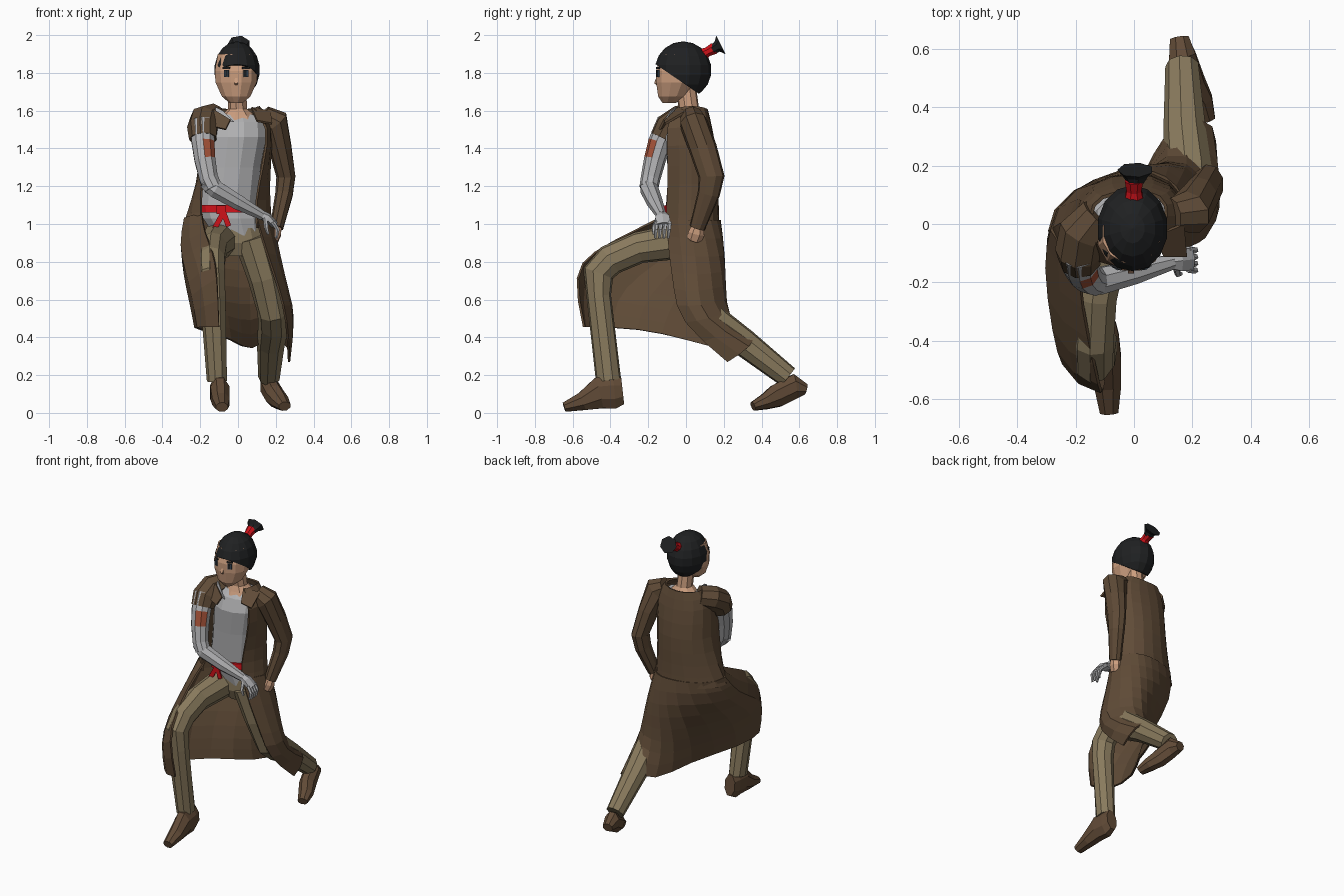
import bpy, bmesh, math
from mathutils import Vector, Matrix

def mat(name, c):
    m = bpy.data.materials.new(name)
    m.diffuse_color = (*c, 1)
    return m

SKIN = mat("skin", (0.60, 0.34, 0.21))
COAT = mat("coat_brown", (0.115, 0.07, 0.038))
BOOT = mat("boot_brown", (0.12, 0.07, 0.038))
GREY = mat("light_grey", (0.44, 0.44, 0.45))
KHAKI = mat("khaki", (0.25, 0.195, 0.11))
RED = mat("red", (0.62, 0.006, 0.01))
HAIR = mat("black", (0.014, 0.015, 0.016))
PATCH = mat("rust_patch", (0.38, 0.085, 0.04))
EYE = mat("eye_blue", (0.035, 0.06, 0.09))

def finish(name, bm, *mats):
    bmesh.ops.recalc_face_normals(bm, faces=bm.faces)
    me = bpy.data.meshes.new(name)
    bm.to_mesh(me)
    bm.free()
    for m in mats:
        me.materials.append(m)
    ob = bpy.data.objects.new(name, me)
    bpy.context.collection.objects.link(ob)
    return ob

def loft(name, pts, *mats, ref=(1, 0, 0), sides=9, flat=False, rule=None):
    """Tube through (x, y, z, r_ref, r_other) stations; flat keeps rings level."""
    bm = bmesh.new()
    ref = Vector(ref)
    P = [Vector(p[:3]) for p in pts]
    rings = []
    for i, p in enumerate(pts):
        t = Vector((0, 0, 0))
        if i > 0:
            t += (P[i] - P[i - 1]).normalized()
        if i < len(P) - 1:
            t += (P[i + 1] - P[i]).normalized()
        t = Vector((0, 0, 1)) if flat else t.normalized()
        u = (ref - t * ref.dot(t)).normalized()
        v = t.cross(u)
        ra, rb = p[3], p[-1]
        ring = []
        for k in range(sides):
            a = 2 * math.pi * (k + 0.5) / sides
            ring.append(bm.verts.new(P[i] + u * ra * math.cos(a) + v * rb * math.sin(a)))
        rings.append(ring)
    for a, b in zip(rings, rings[1:]):
        for k in range(sides):
            j = (k + 1) % sides
            bm.faces.new((a[k], a[j], b[j], b[k]))
    bm.faces.new(rings[0])
    bm.faces.new(rings[-1])
    bmesh.ops.recalc_face_normals(bm, faces=bm.faces)
    if rule:
        for f in bm.faces:
            f.material_index = int(rule(f))
    return finish(name, bm, *mats)

def sheet(name, rows, m, level=1, thick=0.012):
    """Cloth surface through rows of points."""
    bm = bmesh.new()
    g = [[bm.verts.new(p) for p in r] for r in rows]
    for a, b in zip(g, g[1:]):
        for k in range(len(a) - 1):
            bm.faces.new((a[k], a[k + 1], b[k + 1], b[k]))
    ob = finish(name, bm, m)
    if level:
        s = ob.modifiers.new("sub", 'SUBSURF')
        s.levels = s.render_levels = level
        s.boundary_smooth = 'PRESERVE_CORNERS'
    s = ob.modifiers.new("thick", 'SOLIDIFY')
    s.thickness = thick
    s.offset = 0
    return ob

def plate(name, c, size, m, rz=0.0, ry=0.0):
    bm = bmesh.new()
    M = Matrix.Translation(c) @ Matrix.Rotation(rz, 4, 'Z') @ Matrix.Rotation(ry, 4, 'Y') @ Matrix.Diagonal((*size, 1))
    bmesh.ops.create_cube(bm, size=1, matrix=M)
    return finish(name, bm, m)

# head, face and neck
loft("head", [(-.01, -.09, 1.64, .035, .035), (-.01, -.07, 1.675, .078, .08), (-.01, -.05, 1.75, .113, .112),
              (-.01, -.043, 1.81, .117, .12), (-.01, -.035, 1.9, .1, .1)], SKIN, sides=12, flat=True)
loft("nose", [(-.01, -.15, 1.785, .006), (-.01, -.158, 1.745, .015), (-.01, -.15, 1.735, .008)], SKIN, sides=4, flat=True)
for s in (-1, 1):
    plate("eye", (-.01 + s * .051, -.149, 1.797), (.026, .009, .036), EYE, rz=s * .4)
    plate("pupil", (-.01 + s * .049, -.152, 1.797), (.012, .009, .03), HAIR, rz=s * .4)
    plate("brow", (-.01 + s * .051, -.148, 1.826), (.04, .008, .009), HAIR, rz=s * .4)
loft("neck", [(0, .02, 1.53, .12, .1), (0, .02, 1.575, .09, .075), (0, .015, 1.61, .052, .055),
              (-.005, 0, 1.72, .05, .055)], SKIN, flat=True)

# hair cap cut along a sloping hairline, tie and tuft
bm = bmesh.new()
bmesh.ops.create_uvsphere(bm, u_segments=14, v_segments=9, radius=1,
                          matrix=Matrix.Translation((-.005, -.015, 1.815)) @ Matrix.Diagonal((.123, .15, .152, 1)))
cut = bmesh.ops.bisect_plane(bm, geom=bm.verts[:] + bm.edges[:] + bm.faces[:], plane_co=(0, -.16, 1.845),
                             plane_no=(0, .15, .22), clear_inner=True)
bmesh.ops.contextual_create(bm, geom=[e for e in cut["geom_cut"] if isinstance(e, bmesh.types.BMEdge)])
finish("hair", bm, HAIR)
loft("hair_tie", [(0, .075, 1.89, .038), (0, .115, 1.912, .027), (0, .15, 1.93, .034)], RED, sides=8)
loft("hair_tuft", [(.005, .14, 1.922, .027), (.005, .165, 1.938, .045, .03), (.005, .185, 1.948, .062, .056),
                   (.005, .17, 1.94, .03, .02)][:3], HAIR, sides=7)

# shirt, belt and pelvis
loft("shirt", [(.0, .02, .94, .13, .095), (-.03, .02, 1.03, .16, .115), (-.05, .02, 1.1, .155, .112),
               (-.03, .02, 1.3, .155, .122), (-.01, .015, 1.46, .165, .128), (-.01, .02, 1.54, .16, .1),
               (-.01, .03, 1.58, .12, .07)], GREY, sides=12, flat=True)
loft("belt", [(-.05, .01, 1.06, .168, .125), (-.055, .01, 1.1, .166, .122)], RED, sides=12, flat=True)
plate("belt_knot", (-.09, -.118, 1.075), (.05, .02, .045), RED)
plate("belt_tail", (-.1, -.122, 1.02), (.028, .009, .1), RED, ry=.5)
plate("belt_tail", (-.065, -.122, 1.03), (.028, .009, .09), RED, ry=-.35)
loft("pelvis", [(0, .02, .83, .09, .07), (0, .02, .9, .16, .1), (-.01, .02, .98, .15, .1)], KHAKI, flat=True)

# legs: front leg bent at a right angle, rear leg stretched back
loft("front_trouser_leg", [(-.09, .03, .92, .1), (-.13, -.25, .875, .075, .085), (-.138, -.4, .81, .072, .085),
                           (-.138, -.465, .74, .07, .085), (-.132, -.462, .62, .07, .066),
                           (-.11, -.41, .17, .055, .068)], KHAKI)
loft("rear_trouser_leg", [(.075, .0, .93, .1), (.14, .03, .72, .09, .1), (.185, .08, .54, .083, .1),
                          (.19, .16, .47, .083, .09), (.175, .31, .37, .075, .075),
                          (.165, .54, .19, .058, .06)], KHAKI)
loft("front_boot", [(-.1, -.335, .115, .04, .075), (-.1, -.38, .11, .052, .095), (-.095, -.46, .105, .055, .09),
                    (-.09, -.55, .06, .05, .052), (-.085, -.645, .03, .034, .027)], BOOT, sides=8)
loft("rear_boot", [(.155, .635, .125, .035, .03), (.165, .575, .14, .05, .07), (.195, .48, .09, .052, .065),
                   (.225, .42, .06, .048, .045), (.247, .355, .035, .034, .026)], BOOT, sides=8)

# bare grey arm with a rust patch, forearm crossing the waist
face_dir = Vector((.5, -.85, 0)).normalized()
loft("grey_arm", [(-.19, -.09, 1.54, .065), (-.185, -.138, 1.43, .063), (-.175, -.165, 1.34, .058),
                  (-.155, -.188, 1.24, .052), (-.13, -.197, 1.19, .05)], GREY, PATCH, sides=10,
     rule=lambda f: 1.35 < f.calc_center_median().z < 1.42 and f.normal.dot(face_dir) > .78)
loft("grey_forearm", [(-.175, -.19, 1.225, .04), (-.12, -.195, 1.185, .05), (.0, -.165, 1.115, .043),
                      (.13, -.13, 1.045, .027)], GREY, ref=(0, 1, 0), sides=8)
loft("grey_hand", [(.12, -.13, 1.05, .026), (.155, -.125, 1.035, .042, .024), (.195, -.12, .995, .045, .02)],
     GREY, ref=(0, 1, 0), sides=6)
for i in range(4):
    y = -.155 + i * .023
    loft("grey_finger", [(.185, y, 1.01, .012), (.21, y - .004, .97, .011), (.203, y - .008, .925, .007)],
         GREY, ref=(0, 1, 0), sides=5)
loft("grey_thumb", [(.145, -.15, 1.03, .013), (.15, -.172, .98, .011), (.16, -.17, .945, .007)], GREY, sides=5)

# sleeves and the other hand
loft("short_sleeve", [(-.12, .03, 1.57, .07), (-.175, -.03, 1.55, .085, .08), (-.188, -.09, 1.51, .082),
                      (-.185, -.12, 1.45, .074)], COAT)
loft("long_sleeve", [(.13, .03, 1.57, .06), (.19, .04, 1.535, .085, .075), (.225, .09, 1.4, .062, .075),
                     (.255, .135, 1.25, .052, .07), (.245, .12, 1.16, .048, .06), (.205, .06, .98, .036, .042)], COAT)
loft("bare_hand", [(.205, .065, 1.0, .028), (.2, .055, .95, .032, .045), (.19, .045, .92, .028, .04),
                   (.17, .035, .895, .015, .025)], SKIN, sides=7)

# open coat: columns run from one front edge round the back to the other
sheet("coat_body", [
    [(-.12, -.05, 1.6), (-.16, .03, 1.625), (-.12, .1, 1.615), (0, .115, 1.6), (.1, .1, 1.615), (.12, .03, 1.625), (.08, -.05, 1.61)],
    [(-.17, -.1, 1.5), (-.22, .0, 1.54), (-.16, .125, 1.52), (0, .14, 1.5), (.15, .125, 1.52), (.2, .03, 1.54), (.17, -.11, 1.53)],
    [(-.18, -.09, 1.3), (-.21, .03, 1.3), (-.14, .155, 1.3), (0, .175, 1.3), (.12, .155, 1.3), (.185, .03, 1.3), (.13, -.09, 1.3)],
    [(-.2, -.1, 1.12), (-.27, .0, 1.12), (-.17, .14, 1.12), (0, .175, 1.12), (.12, .15, 1.12), (.19, .03, 1.12), (.09, -.1, 1.12)],
    [(-.19, -.11, 1.0), (-.33, -.04, .98), (-.22, .13, .98), (0, .185, .98), (.13, .16, .98), (.21, .02, .98), (.1, -.1, .98)]], COAT)
sheet("coat_skirt", [
    [(-.19, -.1, 1.05), (-.32, -.04, 1.03), (-.21, .13, 1.02), (-.03, .18, 1.02), (.07, .18, 1.02), (.14, .14, 1.02), (.21, .02, 1.02), (.1, -.1, 1.02)],
    [(-.18, -.28, .96), (-.35, -.14, .87), (-.27, .1, .88), (-.04, .2, .86), (.07, .21, .83), (.17, .2, .82), (.25, .05, .82), (.15, -.09, .85)],
    [(-.13, -.5, .85), (-.31, -.42, .74), (-.27, -.12, .7), (-.06, .12, .66), (.06, .2, .66), (.17, .22, .68), (.3, .06, .62), (.22, -.06, .65)],
    [(-.11, -.6, .74), (-.27, -.54, .62), (-.25, -.22, .56), (-.04, .04, .5), (.06, .2, .47), (.17, .24, .54), (.345, .07, .5), (.26, -.04, .49)],
    [(-.1, -.54, .455), (-.235, -.54, .455), (-.23, -.25, .45), (-.02, .0, .39), (.07, .26, .31), (.165, .37, .43), (.285, .35, .35), (.27, .22, .27)]], COAT)
# lapels
sheet("lapel", [[(-.13, -.06, 1.605), (-.04, -.115, 1.55)], [(-.2, -.1, 1.53), (-.065, -.14, 1.5)]], COAT, 0)
sheet("lapel", [[(.07, -.04, 1.615), (.1, -.11, 1.545)], [(.17, .0, 1.595), (.18, -.11, 1.53)]], COAT, 0)
sheet("shirt_collar", [[(-.12, -.05, 1.62), (-.11, -.08, 1.56)], [(-.08, -.08, 1.6), (-.02, -.115, 1.54)]], GREY, 0, .006)
